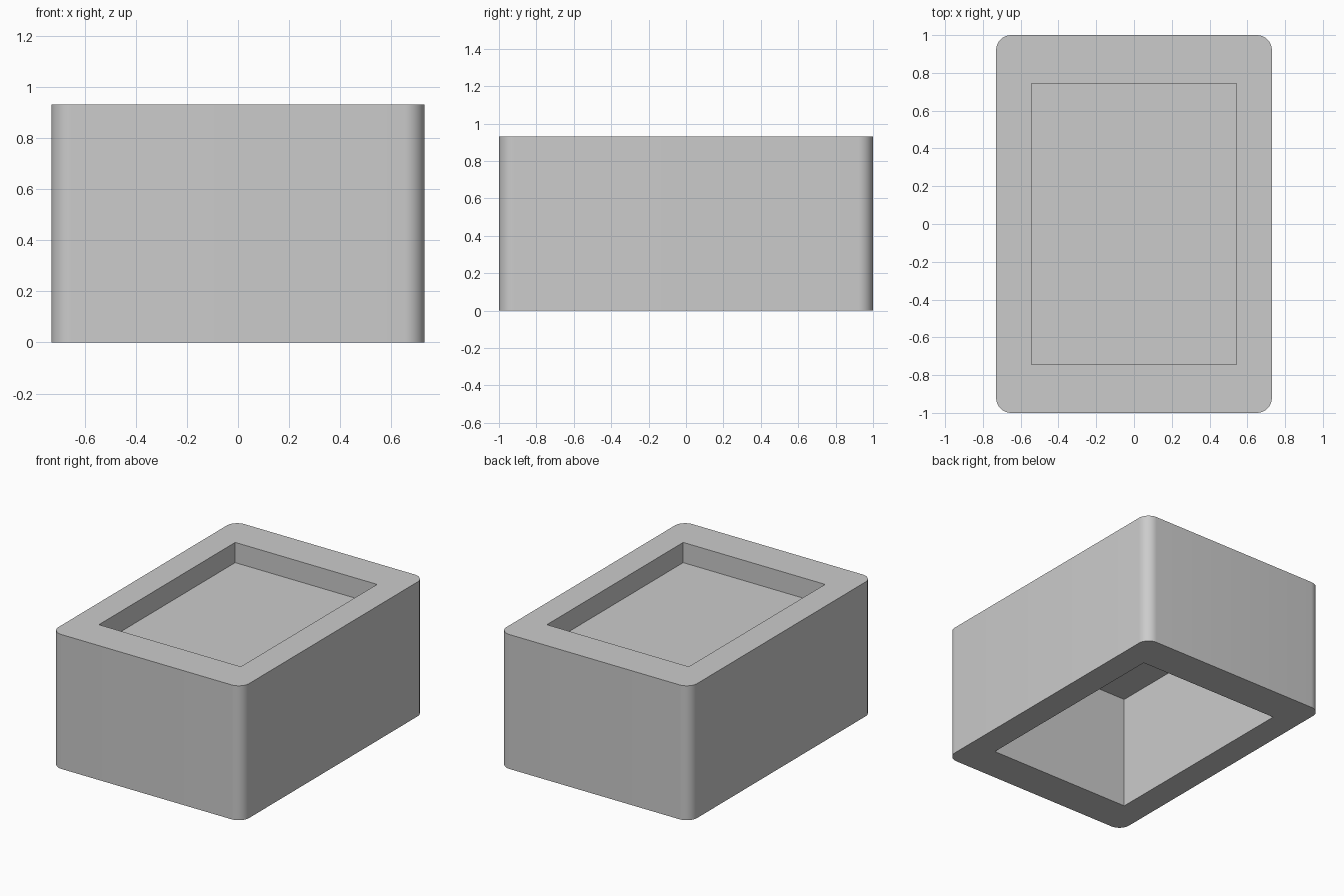
import bpy, bmesh
from math import cos, sin, pi

if "Cube" in bpy.data.objects:
    bpy.data.objects.remove(bpy.data.objects["Cube"])

W, D, H = 0.73, 1.0, 0.93       # outer half width, half depth, height
IW, ID = 0.543, 0.745           # opening half sizes
R, SEG = 0.08, 10               # corner radius and segments
PANEL_Z = 0.79


def new_object(name, bm):
    bmesh.ops.recalc_face_normals(bm, faces=bm.faces)
    mesh = bpy.data.meshes.new(name)
    bm.to_mesh(mesh)
    bm.free()
    ob = bpy.data.objects.new(name, mesh)
    bpy.context.collection.objects.link(ob)
    return ob


def corner_arc(q, w, d, r, seg):
    sx, sy = [(1, 1), (-1, 1), (-1, -1), (1, -1)][q]
    angles = [(q + i / seg) * pi / 2 for i in range(seg + 1)]
    return [(sx * (w - r) + r * cos(a), sy * (d - r) + r * sin(a)) for a in angles]


# Frame: rounded rectangle ring with a square-cornered opening, open top to bottom
bm = bmesh.new()
outer, inner = [], []           # per corner: (bottom verts, top verts)
for q in range(4):
    arc = corner_arc(q, W, D, R, SEG)
    outer.append([[bm.verts.new((x, y, z)) for x, y in arc] for z in (0, H)])
    sx, sy = [(1, 1), (-1, 1), (-1, -1), (1, -1)][q]
    inner.append([bm.verts.new((sx * IW, sy * ID, z)) for z in (0, H)])

for q in range(4):
    n = (q + 1) % 4
    for level in (0, 1):
        arc = outer[q][level]
        # rim corner fan and straight rim strip
        for a, b in zip(arc, arc[1:]):
            bm.faces.new((a, b, inner[q][level]))
        bm.faces.new((arc[-1], outer[n][level][0], inner[n][level], inner[q][level]))
    # outer walls
    low = outer[q][0] + [outer[n][0][0]]
    high = outer[q][1] + [outer[n][1][0]]
    for i in range(len(low) - 1):
        bm.faces.new((low[i], low[i + 1], high[i + 1], high[i]))
    # inner wall
    bm.faces.new((inner[q][0], inner[n][0], inner[n][1], inner[q][1]))
frame = new_object("frame", bm)
bpy.context.view_layer.objects.active = frame
frame.select_set(True)
bpy.ops.object.shade_smooth_by_angle(angle=pi / 6)

# Panel: thin sheet closing the opening below the rim
bm = bmesh.new()
bm.faces.new([bm.verts.new((x * IW, y * ID, PANEL_Z))
              for x, y in ((1, 1), (-1, 1), (-1, -1), (1, -1))])
new_object("recessed_panel", bm)
